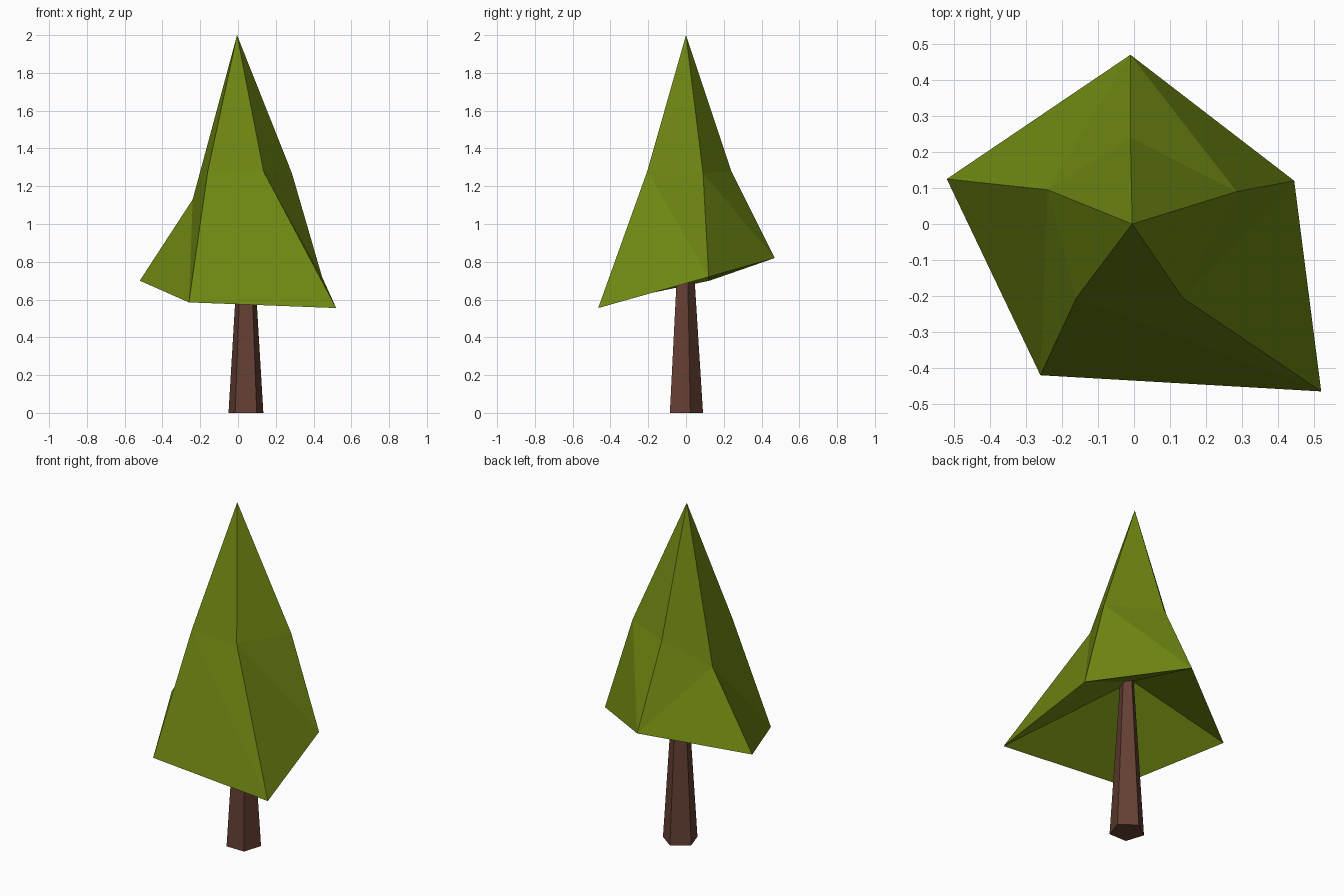
import bpy, bmesh
from mathutils import Matrix

cube = bpy.data.objects.get("Cube")
if cube:
    bpy.data.objects.remove(cube)


def make_material(name, color):
    mat = bpy.data.materials.new(name)
    mat.use_nodes = True
    mat.diffuse_color = (*color, 1)
    mat.node_tree.nodes["Principled BSDF"].inputs["Base Color"].default_value = (*color, 1)
    return mat


def make_object(name, bm, mat):
    bmesh.ops.recalc_face_normals(bm, faces=bm.faces[:])
    mesh = bpy.data.meshes.new(name)
    bm.to_mesh(mesh)
    bm.free()
    mesh.materials.append(mat)
    obj = bpy.data.objects.new(name, mesh)
    bpy.context.collection.objects.link(obj)
    return obj


leaf_green = make_material("leaf green", (0.155, 0.24, 0.006))
bark_brown = make_material("bark brown", (0.13, 0.05, 0.033))

# Trunk: tapered five-sided post with a corner towards the back
SIDES, TRUNK_HEIGHT = 5, 0.97
bm = bmesh.new()
bmesh.ops.create_cone(bm, cap_ends=True, segments=SIDES, radius1=0.097,
                      radius2=0.036, depth=TRUNK_HEIGHT,
                      matrix=Matrix.Translation((0.042, -0.007, TRUNK_HEIGHT / 2)))
make_object("trunk", bm, bark_brown)

# Foliage: irregular five-sided cone, flared skirt and hollow underside
waist = [(-0.01, 0.24, 1.28), (0.285, 0.09, 1.27), (0.135, -0.205, 1.28),
         (-0.16, -0.205, 1.28), (-0.24, 0.095, 1.13)]
skirt = [(-0.01, 0.47, 0.82), (0.445, 0.12, 0.72), (0.52, -0.465, 0.555),
         (-0.26, -0.42, 0.585), (-0.52, 0.125, 0.70)]
bm = bmesh.new()
tip = bm.verts.new((-0.005, 0, 2))
hollow = bm.verts.new((0.01, 0, 0.94))
upper = [bm.verts.new(p) for p in waist]
lower = [bm.verts.new(p) for p in skirt]
for i in range(SIDES):
    j = (i + 1) % SIDES
    a, b, c, d = upper[i], upper[j], lower[j], lower[i]
    bm.faces.new((tip, a, b))
    bm.faces.new((hollow, d, c))
    if j:
        # crease from the next waist corner down to this skirt corner
        bm.faces.new((a, b, d))
        bm.faces.new((b, c, d))
    else:
        # the last side creases the other way
        bm.faces.new((a, b, c))
        bm.faces.new((a, c, d))
make_object("foliage", bm, leaf_green)
